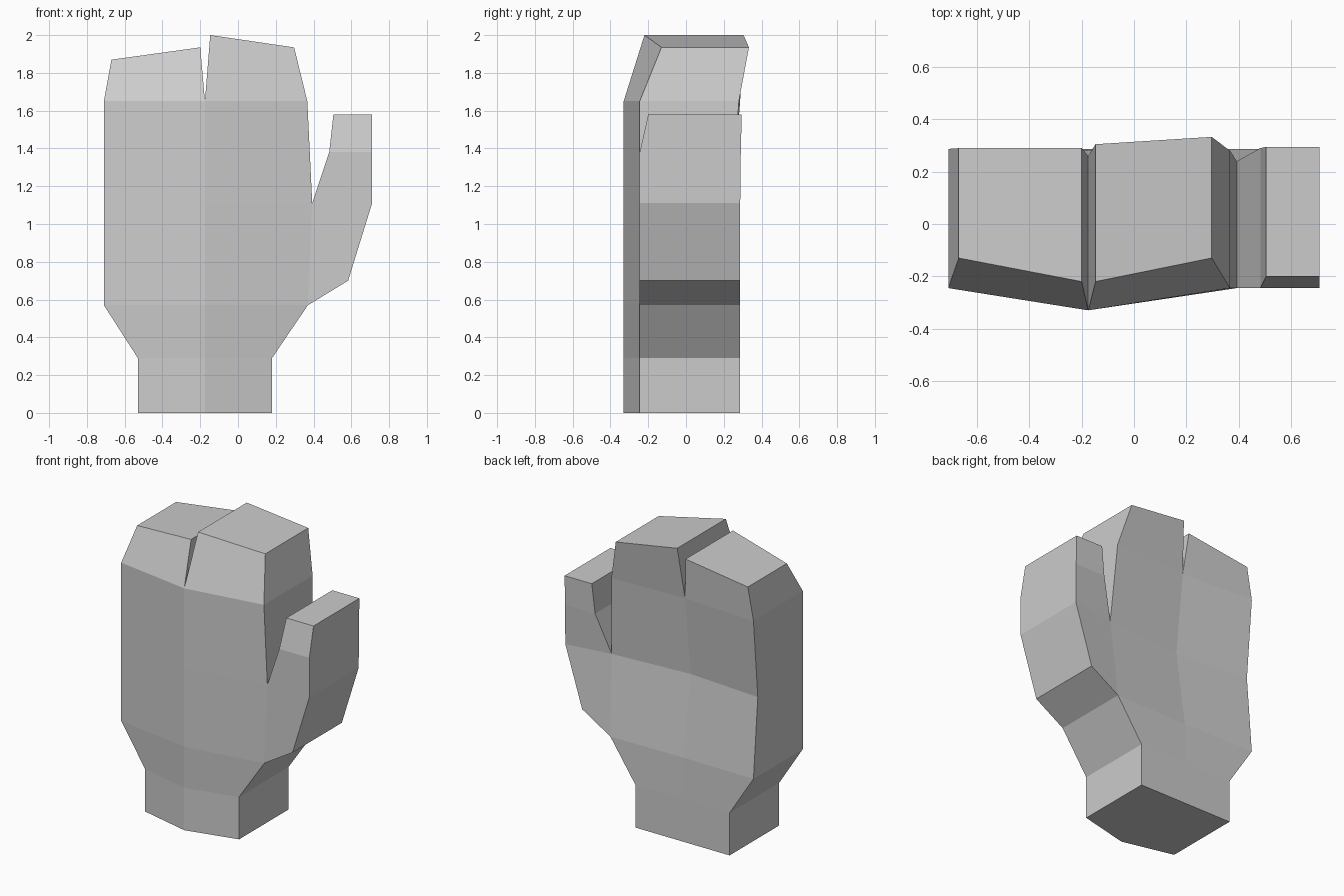
import bpy, bmesh

if "Cube" in bpy.data.objects:
    bpy.data.objects.remove(bpy.data.objects["Cube"])

# Outline points of the hand: x, z, front y, back y
# Wrist-to-knuckle rows, three columns each (outer edge, centre crease, thumb side)
rows = [
    [(-.53, 0, -.245, .287), (-.175, 0, -.33, .287), (.18, 0, -.245, .287)],
    [(-.53, .29, -.245, .287), (-.175, .29, -.33, .287), (.18, .29, -.245, .287)],
    [(-.71, .57, -.245, .287), (-.175, .57, -.33, .28), (.37, .57, -.245, .287)],
    [(-.71, 1.11, -.245, .24), (-.175, 1.11, -.33, .20), (.393, 1.11, -.245, .24)],
    [(-.71, 1.65, -.245, .287), (-.175, 1.65, -.33, .26), (.367, 1.65, -.245, .28)],
]
# Two blunt finger groups: top-left and top-right points of each
finger_tops = [
    [(-.67, 1.87, -.13, .29), (-.20, 1.935, -.22, .29)],
    [(-.147, 2.0, -.22, .305), (.297, 1.935, -.13, .333)],
]
# Thumb rungs: inner and outer point, from base to tip
thumb = [
    [rows[2][2], (.583, .70, -.245, .287)],
    [rows[3][2], (.71, 1.11, -.245, .287)],
    [(.483, 1.38, -.245, .29), (.71, 1.38, -.245, .29)],
    [(.505, 1.58, -.20, .295), (.71, 1.58, -.20, .295)],
]


def strip(rungs):
    """Quads between successive two-point rungs."""
    return [(a[0], a[1], b[1], b[0]) for a, b in zip(rungs, rungs[1:])]


# Palm halves continue into the fingers; the thumb shares the palm edge
cells = strip(thumb)
for i in range(2):
    cells += strip([r[i:i + 2] for r in rows] + [finger_tops[i]])

bm = bmesh.new()
pairs = {}


def pair(p):
    """Shared front and back vertices for an outline point."""
    if p not in pairs:
        x, z, front, back = p
        pairs[p] = (bm.verts.new((x, front, z)), bm.verts.new((x, back, z)))
    return pairs[p]


# Front and back skins
edges = set()
for cell in cells:
    bm.faces.new([pair(p)[0] for p in cell])
    bm.faces.new([pair(p)[1] for p in reversed(cell)])
    edges.update(zip(cell, cell[1:] + cell[:1]))

# Side walls along the unshared edges
for a, b in edges:
    if (b, a) not in edges:
        bm.faces.new((pair(b)[0], pair(a)[0], pair(a)[1], pair(b)[1]))

bmesh.ops.recalc_face_normals(bm, faces=bm.faces)
mesh = bpy.data.meshes.new("mitten_hand")
bm.to_mesh(mesh)
bm.free()
bpy.context.collection.objects.link(bpy.data.objects.new("mitten_hand", mesh))
